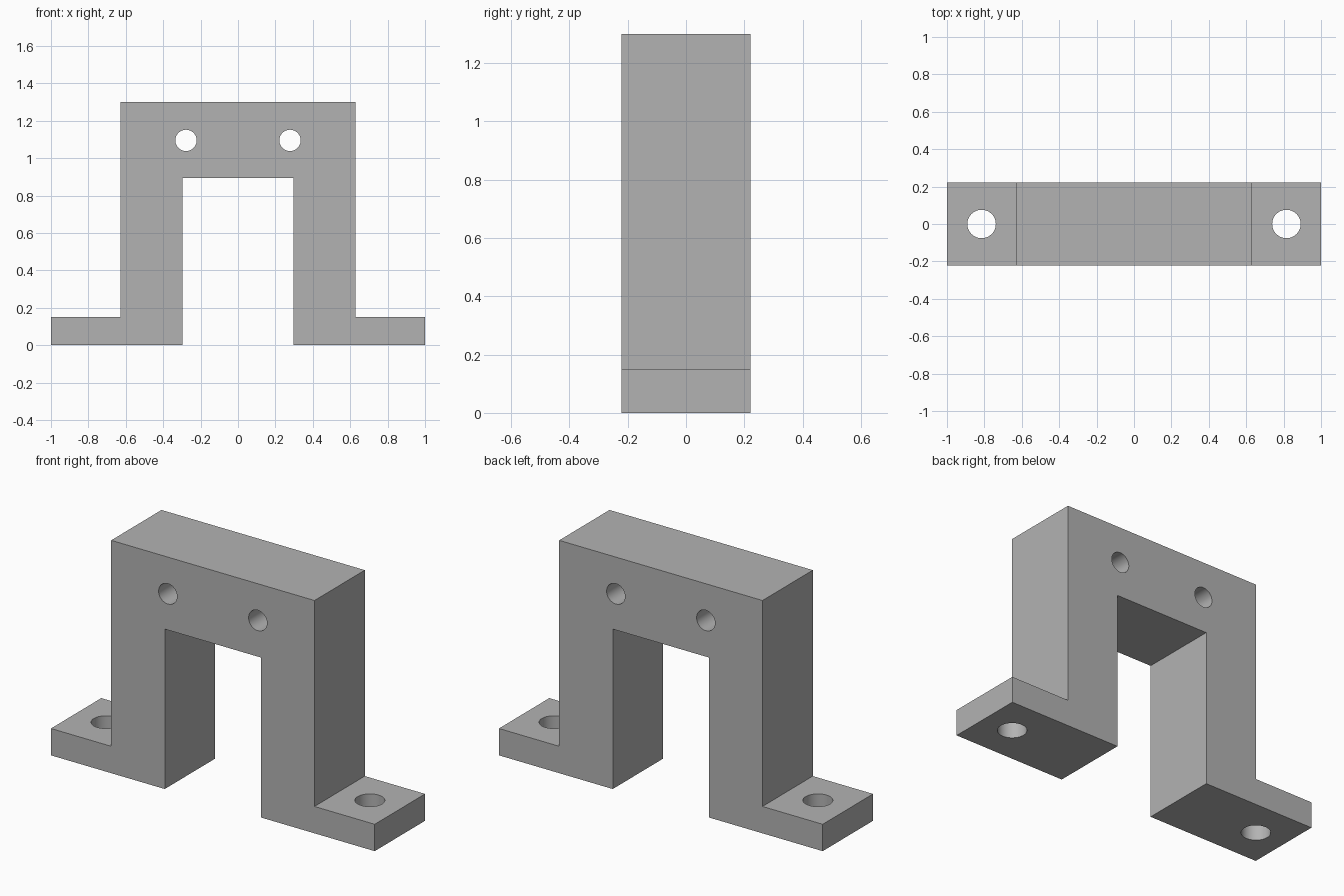
import bpy, bmesh, math

if "Cube" in bpy.data.objects:
    bpy.data.objects.remove(bpy.data.objects["Cube"])

DEPTH = 0.222  # half depth

grey = bpy.data.materials.new("plain_grey")
grey.diffuse_color = (0.45, 0.45, 0.45, 1)
grey.use_nodes = True
grey.node_tree.nodes["Principled BSDF"].inputs["Base Color"].default_value = grey.diffuse_color

# Bracket body: right half of the profile, mirrored to the left, extruded along y
half = [(0.297, 0.893), (0.297, 0), (1, 0), (1, 0.15), (0.628, 0.15), (0.628, 1.3)]
profile = half + [(-x, z) for x, z in reversed(half)]
bm = bmesh.new()
face = bm.faces.new([bm.verts.new((x, -DEPTH, z)) for x, z in profile])
ext = bmesh.ops.extrude_face_region(bm, geom=[face])
bmesh.ops.translate(bm, vec=(0, 2 * DEPTH, 0),
                    verts=[v for v in ext["geom"] if isinstance(v, bmesh.types.BMVert)])
bmesh.ops.recalc_face_normals(bm, faces=bm.faces)
mesh = bpy.data.meshes.new("bracket")
bm.to_mesh(mesh)
bm.free()
mesh.materials.append(grey)
bracket = bpy.data.objects.new("bracket", mesh)
bpy.context.collection.objects.link(bracket)


def drill(name, location, radius, depth, rotation=(0, 0, 0)):
    """Cut a round through hole in the bracket."""
    bpy.ops.mesh.primitive_cylinder_add(vertices=48, radius=radius, depth=depth,
                                        location=location, rotation=rotation)
    cutter = bpy.context.object
    cutter.name = name
    cutter.data.materials.append(grey)
    cutter.hide_render = True
    mod = bracket.modifiers.new(name, "BOOLEAN")
    mod.operation = "DIFFERENCE"
    mod.solver = "EXACT"
    mod.object = cutter
    bpy.context.view_layer.objects.active = bracket
    bpy.ops.object.modifier_apply(modifier=mod.name)
    bpy.data.objects.remove(cutter, do_unlink=True)


# Foot bolt holes and crossbar holes
for side in (-1, 1):
    drill("foot_hole", (side * 0.815, 0, 0.075), 0.076, 0.4)
    drill("crossbar_hole", (side * 0.278, 0, 1.095), 0.057, 1, (math.pi / 2, 0, 0))

# Smooth hole walls, sharp edges elsewhere
bpy.ops.object.select_all(action="DESELECT")
bracket.select_set(True)
bpy.context.view_layer.objects.active = bracket
bpy.ops.object.shade_smooth_by_angle(angle=math.radians(30))
